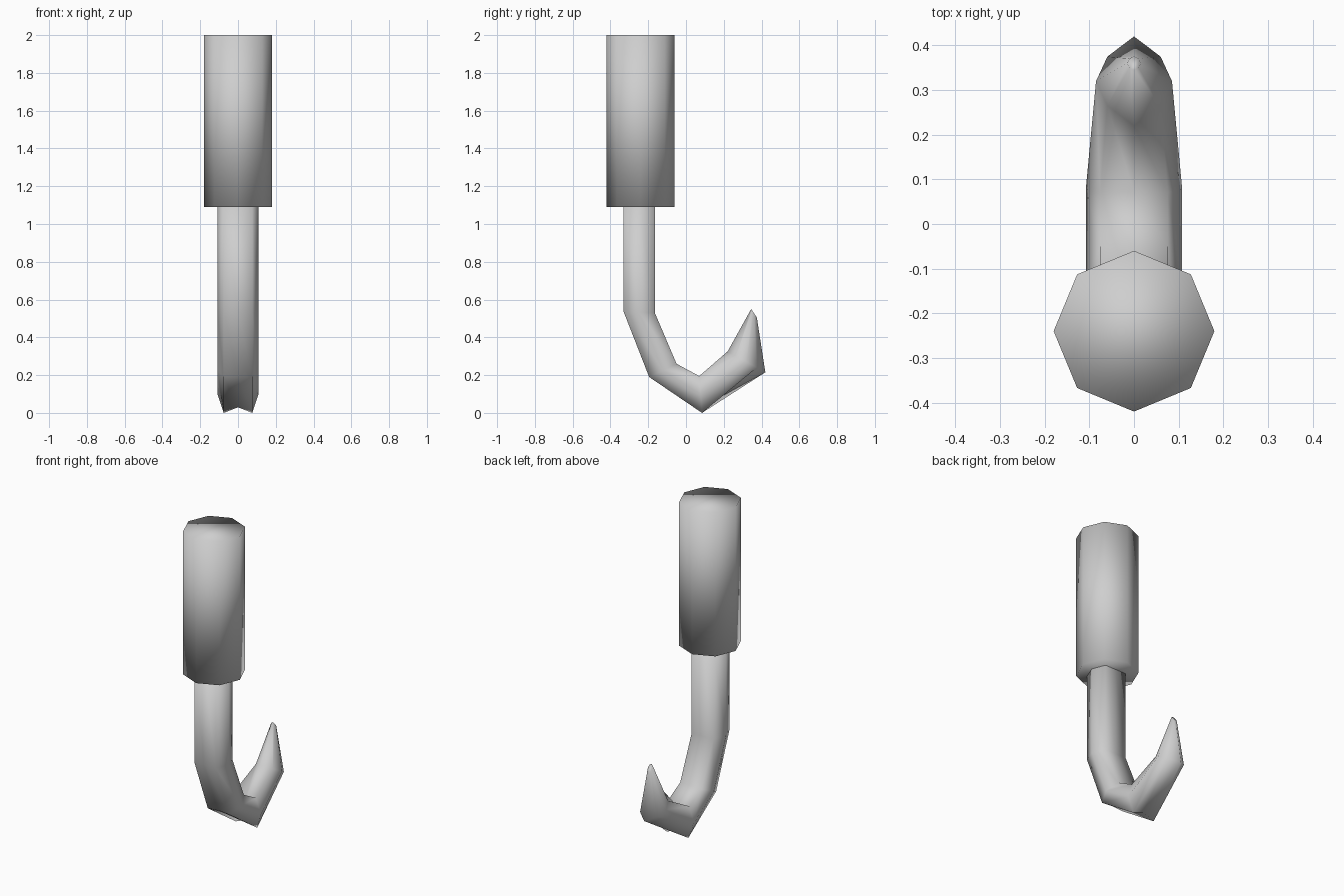
import bpy
import bmesh
from mathutils import Vector

cube = bpy.data.objects.get("Cube")
if cube:
    bpy.data.objects.remove(cube, do_unlink=True)

GREY = (0.62, 0.62, 0.62, 1)
grey = bpy.data.materials.new("light grey")
grey.use_nodes = True
grey.diffuse_color = GREY
grey.node_tree.nodes["Principled BSDF"].inputs["Base Color"].default_value = GREY


def finish(obj):
    obj.data.materials.append(grey)
    for poly in obj.data.polygons:
        poly.use_smooth = True


def ring(outer, inner, width, shoulder, pole):
    """Eight points around one bend; shoulder and pole are depth fractions."""
    a, b = Vector((0, *outer)), Vector((0, *inner))
    mid, half = (a + b) / 2, (a - b) / 2
    w = 0.7 * width
    shape = [(0, pole), (w, shoulder), (width, 0), (w, -shoulder),
             (0, -pole), (-w, -shoulder), (-width, 0), (-w, shoulder)]
    return [mid + half * d + Vector((x, 0, 0)) for x, d in shape]


# Handle: eight-sided cylinder with corners on the axes
bpy.ops.mesh.primitive_cylinder_add(vertices=8, radius=0.18, depth=0.91,
                                    location=(0, -0.24, 1.545))
handle = bpy.context.object
handle.name = "handle"
finish(handle)

# Hook: rings of (outer y z, inner y z, half width, shoulder, pole)
rings = [
    ring((-0.33, 1.10), (-0.165, 1.10), 0.108, 1, 1),
    ring((-0.33, 0.535), (-0.165, 0.53), 0.108, 1, 1),
    ring((-0.195, 0.19), (-0.05, 0.26), 0.108, 1, 0.93),
    ring((0.085, 0.0), (0.07, 0.195), 0.108, 1, 0.7),
    ring((0.42, 0.215), (0.22, 0.325), 0.085, 0.55, 1),
    ring((0.375, 0.505), (0.345, 0.55), 0.015, 0.7, 1),
]
bm = bmesh.new()
loops = [[bm.verts.new(p) for p in r] for r in rings]
for lo, hi in zip(loops, loops[1:]):
    for i in range(8):
        j = (i + 1) % 8
        bm.faces.new((lo[i], lo[j], hi[j], hi[i]))
bm.faces.new(loops[0])
bm.faces.new(loops[-1])
bmesh.ops.recalc_face_normals(bm, faces=bm.faces)
mesh = bpy.data.meshes.new("hook")
bm.to_mesh(mesh)
bm.free()
hook = bpy.data.objects.new("hook", mesh)
bpy.context.collection.objects.link(hook)
finish(hook)
